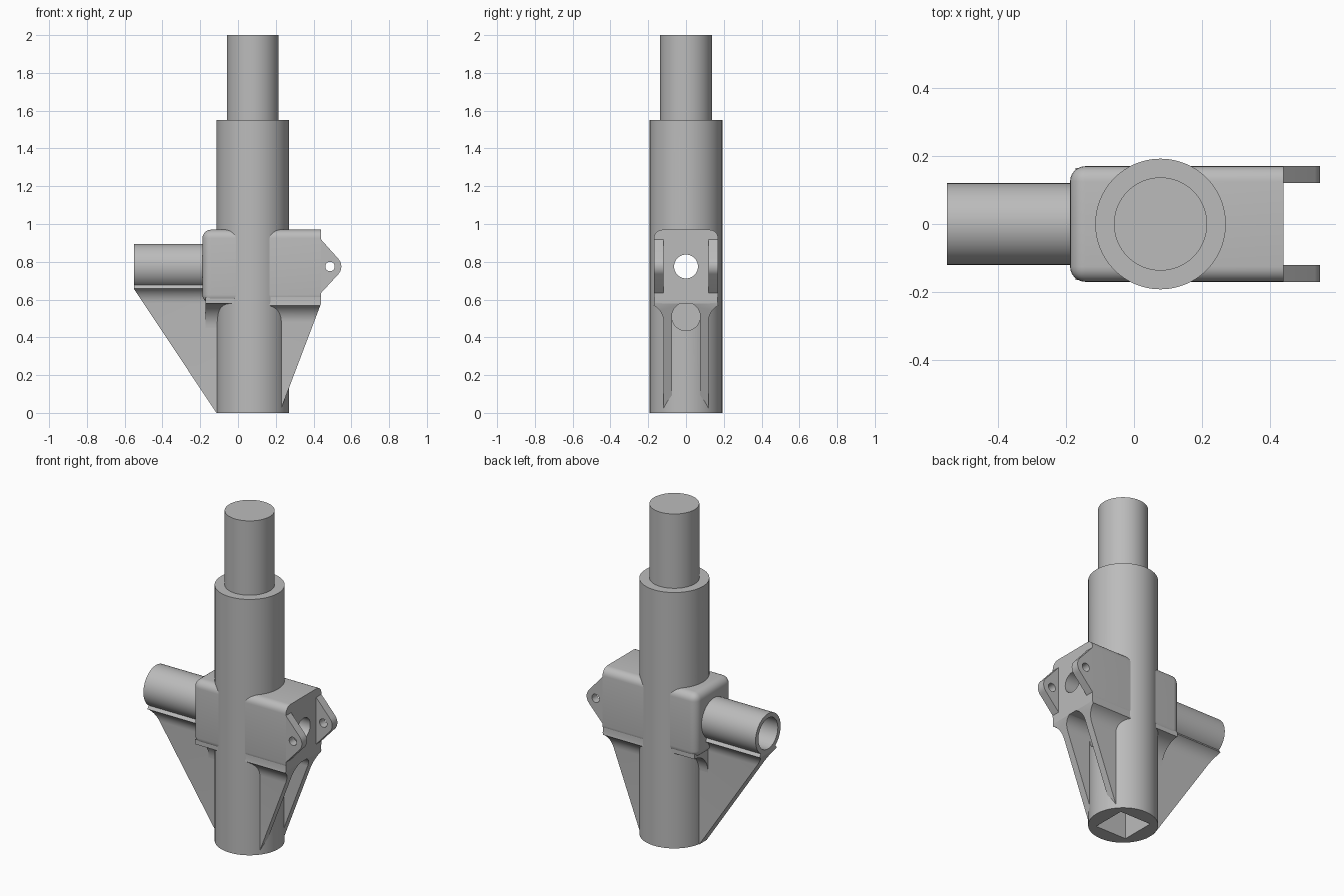
import bpy, bmesh
from math import sin, cos, radians, pi
from mathutils import Vector

if "Cube" in bpy.data.objects:
    bpy.data.objects.remove(bpy.data.objects["Cube"], do_unlink=True)

GREY = (0.5, 0.5, 0.5, 1)
metal = bpy.data.materials.new("plain_grey")
metal.use_nodes = True
metal.diffuse_color = GREY
metal.node_tree.nodes["Principled BSDF"].inputs["Base Color"].default_value = GREY

AXIS_X = 0.078    # shaft centre in x
BORE_Z = 0.775    # height of the cross bore


def arc(cu, cv, r, a0, a1, n):
    return [(cu + r * cos(radians(a0 + (a1 - a0) * i / n)),
             cv + r * sin(radians(a0 + (a1 - a0) * i / n))) for i in range(n + 1)]


def circle(cu, cv, r, n=64):
    return arc(cu, cv, r, 0, 360, n)[:-1]


def rect(u0, v0, u1, v1):
    return [(u0, v0), (u1, v0), (u1, v1), (u0, v1)]


def mirrored(half):
    """Close a half profile about u = 0."""
    return half + [(-u, v) for u, v in reversed(half)]


def finish(name, bm):
    bmesh.ops.recalc_face_normals(bm, faces=bm.faces)
    mesh = bpy.data.meshes.new(name)
    bm.to_mesh(mesh)
    bm.free()
    obj = bpy.data.objects.new(name, mesh)
    bpy.context.collection.objects.link(obj)
    mesh.materials.append(metal)
    return obj


def prism(name, points, axis, lo, hi, slope=None):
    """Extrude a profile along an axis, optionally trimmed by a sloping plane."""
    place = {"X": lambda u, v: (lo, u, v),
             "Y": lambda u, v: (u, lo, v),
             "Z": lambda u, v: (u, v, lo)}[axis]
    way = Vector([float(a == axis) for a in "XYZ"]) * (hi - lo)
    bm = bmesh.new()
    face = bm.faces.new([bm.verts.new(place(u, v)) for u, v in points])
    ext = bmesh.ops.extrude_face_region(bm, geom=[face], use_keep_orig=True)
    bmesh.ops.translate(bm, vec=way,
                        verts=[g for g in ext["geom"] if isinstance(g, bmesh.types.BMVert)])
    if slope:
        bmesh.ops.bisect_plane(bm, geom=bm.verts[:] + bm.edges[:] + bm.faces[:],
                               plane_co=slope[0], plane_no=slope[1], clear_outer=True)
        bmesh.ops.holes_fill(bm, edges=[e for e in bm.edges if e.is_boundary])
    return finish(name, bm)


def cut(obj, *cutters):
    bpy.context.view_layer.objects.active = obj
    for c in cutters:
        mod = obj.modifiers.new("cut", "BOOLEAN")
        mod.operation = "DIFFERENCE"
        mod.solver = "EXACT"
        mod.object = c
        bpy.ops.object.modifier_apply(modifier=mod.name)


# Cutters
bore = prism("bore_cutter", circle(0, BORE_Z, 0.063), "X", -1, 1)
tube_bore = prism("tube_bore_cutter", circle(0, BORE_Z, 0.093), "X", -1, -0.185)
socket = prism("socket_cutter", rect(AXIS_X - 0.105, -0.105, AXIS_X + 0.105, 0.105),
               "Z", -0.1, 0.62)
round_hole = prism("round_hole_cutter", circle(0, 0.51, 0.075), "X", 0.1, 0.6)
slot = prism("slot_cutter",
             [(-0.075, -0.1), (0.075, -0.1)] + arc(0, 0.51, 0.075, 0, 180, 24),
             "X", 0.1, 0.6)
pin_hole = prism("pin_hole_cutter", circle(0.487, BORE_Z, 0.025, 32), "Y", -0.5, 0.5)
cutters = [bore, tube_bore, socket, round_hole, slot, pin_hole]

# Main shaft and upper spigot
shaft = prism("main_shaft", circle(AXIS_X, 0, 0.192, 96), "Z", 0, 1.55)
cut(shaft, bore, socket, round_hole)
spigot = prism("upper_spigot", circle(AXIS_X, 0, 0.137, 96), "Z", 1.5, 2.0)

# Cross block, rounded on its long edges and its tube end
bm = bmesh.new()
bmesh.ops.create_cube(bm, size=1)
for v in bm.verts:
    v.co = (0.44 if v.co.x > 0 else -0.188, v.co.y * 0.34, 0.775 + v.co.z * 0.39)
round_edges = [e for e in bm.edges if min(v.co.x for v in e.verts) < 0]
bmesh.ops.bevel(bm, geom=round_edges, offset=0.045, segments=6, profile=0.5,
                affect="EDGES")
block = finish("cross_block", bm)
cut(block, bore, socket)

# Side tube
tube = prism("side_tube", circle(0, BORE_Z, 0.12), "X", -0.55, -0.15)
cut(tube, tube_bore, bore)

# Rib below the tube, blended into it
tube_slope = ((-0.55, 0, 0.655), (-0.655, 0, -0.436))
rib_half = [(0.035, 0)] + arc(0.125, 0.58, 0.09, 180, 118, 10) + [(0.06, 0.69)]
tube_rib = prism("tube_rib", mirrored(rib_half), "X", -0.55, 0.0, tube_slope)
cut(tube_rib, tube_bore, bore, socket)

# Blend between the block underside and the tube rib
blend_half = [(0.03, 0.45)] + arc(0.165, 0.45, 0.13, 180, 90, 12) + [(0.165, 0.61), ]
blend = prism("rib_blend", mirrored(blend_half), "X", -0.172, 0.0)
cut(blend, socket)

# Twin rib under the lug end, flaring up to the block
lug_slope = ((0.44, 0, 0.58), (0.54, 0, -0.205))
flare_half = [(0.118, 0)] + arc(0.218, 0.48, 0.1, 180, 118, 8) + [(0.168, 0.585), (0.168, 0.625)]
twin_rib = prism("twin_rib", mirrored(flare_half), "X", 0.1, 0.44, lug_slope)
cut(twin_rib, slot, socket)

# Pin lugs
lug_profile = ([(0.40, 0.635), (0.44, 0.635)]
               + arc(0.487, BORE_Z, 0.06, -42, 42, 12)
               + [(0.44, 0.918), (0.40, 0.918)])
lugs = []
for side, y in (("left", -0.17), ("right", 0.12)):
    lug = prism(("front" if y < 0 else "back") + "_lug", lug_profile, "Y", y, y + 0.05)
    cut(lug, pin_hole)
    lugs.append(lug)

# Remove cutters, then smooth the curved faces
for c in cutters:
    bpy.data.objects.remove(c, do_unlink=True)
parts = [shaft, spigot, block, tube, tube_rib, blend, twin_rib] + lugs
bpy.ops.object.select_all(action="DESELECT")
for p in parts:
    p.select_set(True)
bpy.context.view_layer.objects.active = shaft
bpy.ops.object.shade_smooth_by_angle(angle=radians(30))
